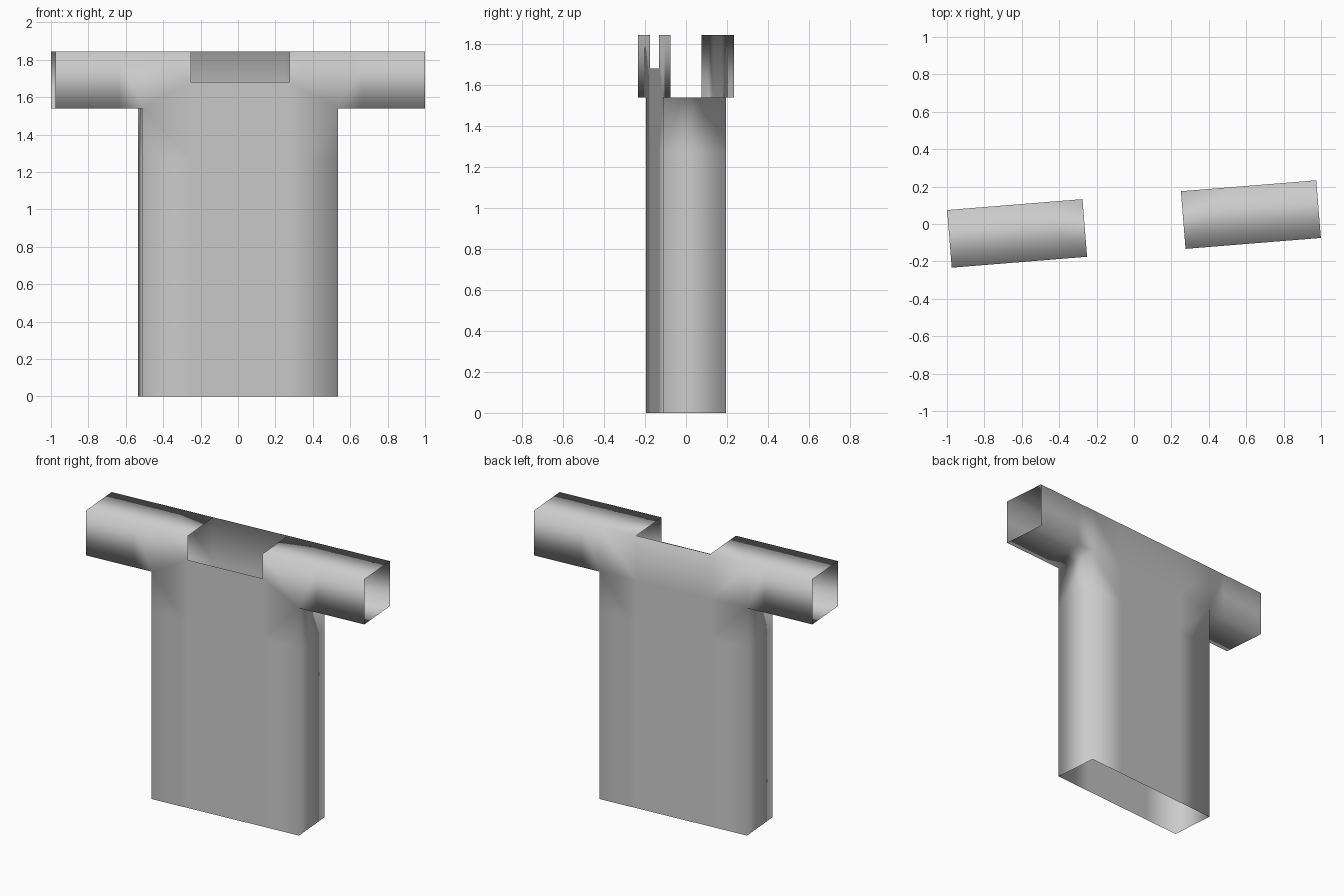
import bpy, bmesh, math
from mathutils import Matrix

if "Cube" in bpy.data.objects:
    bpy.data.objects.remove(bpy.data.objects["Cube"])

D = 0.1545                                    # half depth of the shirt
CUFF, SLEEVE, SIDE, NECK = 0.99, 0.65, 0.525, 0.264
CHEST, ARMPIT, COLLAR, TOP = 1.27, 1.54, 1.68, 1.845

bm = bmesh.new()
cache = {}


def v(x, y, z):
    key = (round(x, 4), round(y, 4), round(z, 4))
    if key not in cache:
        cache[key] = bm.verts.new(key)
    return cache[key]


def face(*pts):
    bm.faces.new([v(*p) for p in pts])


def panel(y, *xz):
    face(*[(x, y, z) for x, z in xz])


def strip(a, b):
    """Wall joining the front and back panels along the edge a-b (x, z)."""
    face((a[0], -D, a[1]), (b[0], -D, b[1]), (b[0], D, b[1]), (a[0], D, a[1]))


# Front and back of the torso, with the neckline cut only in the front
for y, neck_z in ((-D, COLLAR), (D, TOP)):
    for z0, z1 in ((0, CHEST), (CHEST, ARMPIT), (ARMPIT, neck_z)):
        panel(y, (-NECK, z0), (NECK, z0), (NECK, z1), (-NECK, z1))

for s in (-1, 1):
    for y in (-D, D):
        # Outer torso columns
        for z0, z1 in ((0, CHEST), (CHEST, ARMPIT)):
            panel(y, (s * NECK, z0), (s * SIDE, z0), (s * SIDE, z1), (s * NECK, z1))
        # Shoulder, keeping the collar corner on the front
        shoulder = [(s * NECK, ARMPIT), (s * SIDE, ARMPIT), (s * SIDE, TOP), (s * NECK, TOP)]
        if y < 0:
            shoulder.append((s * NECK, COLLAR))
        panel(y, *shoulder)
        # Sleeve front and back
        for x0, x1 in ((SIDE, SLEEVE), (SLEEVE, CUFF)):
            panel(y, (s * x0, ARMPIT), (s * x1, ARMPIT), (s * x1, TOP), (s * x0, TOP))
    # Torso sides, sleeve undersides and shoulder tops
    under = [(SIDE, 0), (SIDE, CHEST), (SIDE, ARMPIT), (SLEEVE, ARMPIT), (CUFF, ARMPIT)]
    over = [(NECK, TOP), (SIDE, TOP), (SLEEVE, TOP), (CUFF, TOP)]
    for line in (under, over):
        for (xa, za), (xb, zb) in zip(line, line[1:]):
            strip((s * xa, za), (s * xb, zb))

bmesh.ops.recalc_face_normals(bm, faces=bm.faces[:])
front = max(bm.faces, key=lambda f: -f.calc_center_median().y)
if front.normal.y > 0:
    bmesh.ops.reverse_faces(bm, faces=bm.faces[:])

# The whole shirt is turned slightly about the vertical axis
bm.transform(Matrix.Rotation(math.radians(4.6), 4, 'Z'))
for f in bm.faces:
    f.smooth = True

mesh = bpy.data.meshes.new("shirt")
bm.to_mesh(mesh)
bm.free()
bpy.context.collection.objects.link(bpy.data.objects.new("shirt", mesh))
